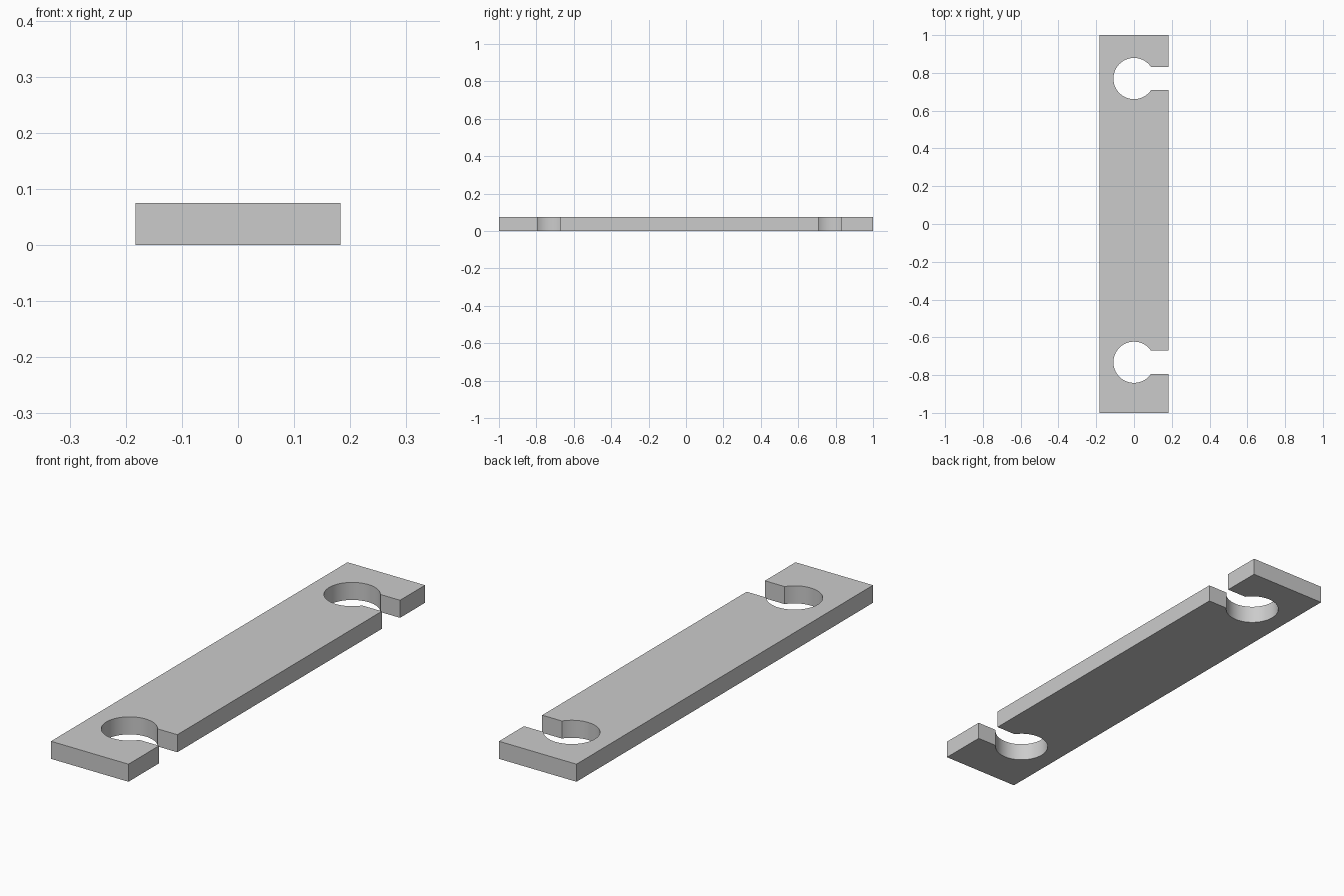
import bpy, bmesh
from math import asin, pi, cos, sin

if "Cube" in bpy.data.objects:
    bpy.data.objects.remove(bpy.data.objects["Cube"])

HALF_W, HALF_L, THICK = 0.183, 1.0, 0.075
RADIUS, SLOT = 0.109, 0.0615      # hole radius, half width of the side slot
SEGMENTS = 64


def keyhole(cy):
    """Outline of a round hole opening to the +x edge, lower lip to upper lip."""
    a = asin(SLOT / RADIUS)
    pts = [(HALF_W, cy - SLOT)]
    for i in range(SEGMENTS + 1):
        t = -a - (2 * pi - 2 * a) * i / SEGMENTS
        pts.append((RADIUS * cos(t), cy + RADIUS * sin(t)))
    pts.append((HALF_W, cy + SLOT))
    return pts


# Plate outline, counter-clockwise, with both keyhole notches on the right edge
outline = [(-HALF_W, -HALF_L), (HALF_W, -HALF_L)]
outline += keyhole(-0.732) + keyhole(0.77)
outline += [(HALF_W, HALF_L), (-HALF_W, HALF_L)]

# Extrude the outline into a solid plate
bm = bmesh.new()
base = bm.faces.new([bm.verts.new((x, y, 0)) for x, y in outline])
top = bmesh.ops.extrude_face_region(bm, geom=[base], use_keep_orig=True)["geom"]
bmesh.ops.translate(bm, vec=(0, 0, THICK),
                    verts=[g for g in top if isinstance(g, bmesh.types.BMVert)])
bmesh.ops.recalc_face_normals(bm, faces=bm.faces[:])
bmesh.ops.triangulate(bm, faces=[f for f in bm.faces if len(f.verts) > 4])

mesh = bpy.data.meshes.new("slotted_plate")
bm.to_mesh(mesh)
bm.free()
plate = bpy.data.objects.new("slotted_plate", mesh)
bpy.context.collection.objects.link(plate)

# Smooth hole walls, crisp plate edges
bpy.context.view_layer.objects.active = plate
plate.select_set(True)
bpy.ops.object.shade_smooth_by_angle()
